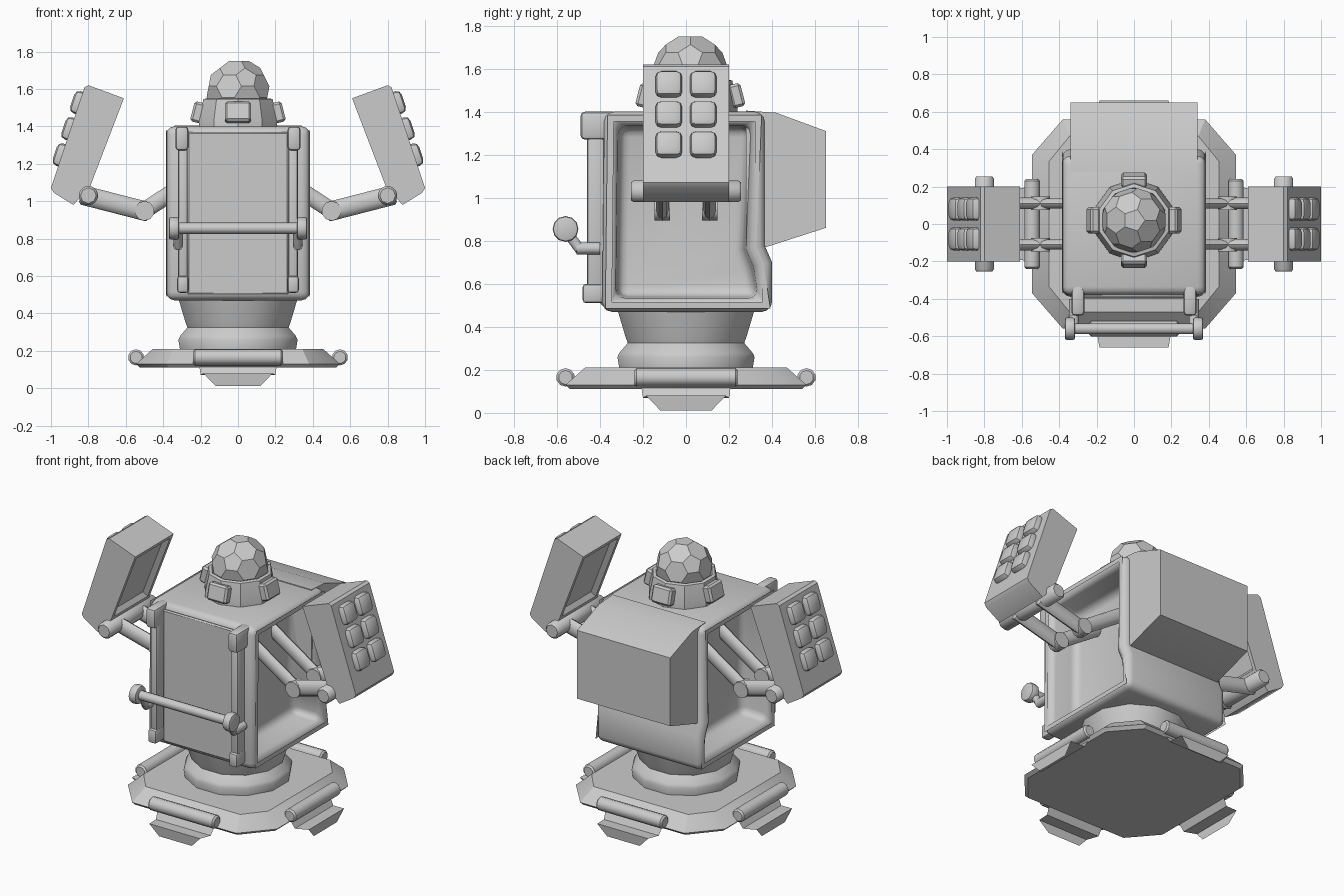
import bpy, bmesh, math
from mathutils import Matrix, Vector

if "Cube" in bpy.data.objects:
    bpy.data.objects.remove(bpy.data.objects["Cube"])

grey = bpy.data.materials.new("plain_grey")
grey.use_nodes = True
grey.diffuse_color = (0.6, 0.6, 0.6, 1)
grey.node_tree.nodes["Principled BSDF"].inputs["Base Color"].default_value = (0.6, 0.6, 0.6, 1)


def finish(name, bm, bevel=0.0, segments=2, mirror=False, smooth=40, turn=0.0, limit=0.7):
    """Bevel the sharp edges, then make an object of the mesh."""
    bmesh.ops.recalc_face_normals(bm, faces=bm.faces)
    if bevel:
        edges = [e for e in bm.edges if e.is_manifold and e.calc_face_angle() > limit]
        bmesh.ops.bevel(bm, geom=edges, offset=bevel, segments=segments,
                        profile=0.5, affect='EDGES', clamp_overlap=False)
    if turn:
        bmesh.ops.rotate(bm, verts=bm.verts, cent=(0, 0, 0), matrix=Matrix.Rotation(turn, 3, 'Z'))
    mesh = bpy.data.meshes.new(name)
    bm.to_mesh(mesh)
    bm.free()
    mesh.materials.append(grey)
    ob = bpy.data.objects.new(name, mesh)
    bpy.context.collection.objects.link(ob)
    if smooth:
        bpy.ops.object.select_all(action='DESELECT')
        ob.select_set(True)
        bpy.context.view_layer.objects.active = ob
        bpy.ops.object.shade_smooth_by_angle(angle=math.radians(smooth))
    if mirror:
        ob.modifiers.new("Mirror", 'MIRROR').use_mirror_merge = False
    return ob


def prism(points, place, low, high):
    """Extrude a flat profile; place(a, b, t) gives the 3D point."""
    bm = bmesh.new()
    rings = [[bm.verts.new(place(a, b, t)) for a, b in points] for t in (low, high)]
    n = len(points)
    bm.faces.new(rings[0])
    bm.faces.new(rings[1][::-1])
    for i in range(n):
        j = (i + 1) % n
        bm.faces.new((rings[0][i], rings[0][j], rings[1][j], rings[1][i]))
    bmesh.ops.recalc_face_normals(bm, faces=bm.faces)
    return bm


def along_x(a, b, t):
    return (t, a, b)


def along_y(a, b, t):
    return (a, t, b)


def lathe(profile, sides, y=0.0):
    bm = bmesh.new()
    rings = []
    for r, z in profile:
        angles = [math.tau * (i + 0.5) / sides for i in range(sides)]
        rings.append([bm.verts.new((r * math.cos(a), y + r * math.sin(a), z)) for a in angles])
    for low, high in zip(rings, rings[1:]):
        for i in range(sides):
            j = (i + 1) % sides
            bm.faces.new((low[i], low[j], high[j], high[i]))
    bm.faces.new(rings[0])
    bm.faces.new(rings[-1])
    return bm


def rod(p, q, r, width=None, sides=10):
    """Cylinder from p to q; width is its half size across y when it is oval."""
    p, q = Vector(p), Vector(q)
    axis = (q - p).normalized()
    side = Vector((0, 1, 0)) if abs(axis.y) < 0.9 else Vector((1, 0, 0))
    other = axis.cross(side).normalized()
    side = other.cross(axis)
    m = Matrix((side * (width or r), other * r, axis * (q - p).length)).transposed().to_4x4()
    m.translation = (p + q) / 2
    bm = bmesh.new()
    bmesh.ops.create_cone(bm, cap_ends=True, segments=sides, radius1=1, radius2=1, depth=1, matrix=m)
    return bm


def box(centre, size, rotation=Matrix()):
    bm = bmesh.new()
    m = Matrix.Translation(centre) @ rotation @ Matrix.Diagonal((*size, 1))
    bmesh.ops.create_cube(bm, size=1, matrix=m)
    return bm


# base plate: octagon with sloping rim
bm = bmesh.new()
rings = []
for inset, z in ((0.02, 0.11), (0, 0.13), (0.09, 0.21)):
    w, d, cw, cd = 0.545 - inset, 0.56 - inset, 0.38 - inset * 0.4, 0.37 - inset * 0.4
    corner = [(w, -cd), (w, cd), (cw, d), (-cw, d), (-w, cd), (-w, -cd), (-cw, -d), (cw, -d)]
    rings.append([bm.verts.new((x, y, z)) for x, y in corner])
for low, high in zip(rings, rings[1:]):
    for i in range(8):
        bm.faces.new((low[i], low[i - 1], high[i - 1], high[i]))
bm.faces.new(rings[0])
bm.faces.new(rings[-1])
finish("base_plate", bm, smooth=30)

# four feet, each hung from a hinge bar
for k, name in enumerate(("front", "left", "back", "right")):
    out = 0.56 if k % 2 == 0 else 0.545
    finish(name + "_foot_bar", rod((-0.24, -out, 0.165), (0.24, -out, 0.165), 0.043),
           bevel=0.01, segments=1, turn=k * math.pi / 2)
    bm = bmesh.new()
    rows = []
    for reach, z, half in ((-0.03, 0.14, 0.21), (0.01, 0.07, 0.2), (0.1, 0.08, 0.185), (0.092, 0.012, 0.12)):
        rows.append([bm.verts.new((s * half, -out - reach, z)) for s in (-1, 1)])
    for a, b in zip(rows, rows[1:]):
        bm.faces.new((a[0], a[1], b[1], b[0]))
    bmesh.ops.solidify(bm, geom=bm.faces[:], thickness=0.025)
    finish(name + "_foot", bm, smooth=30, turn=k * math.pi / 2)

# waist
finish("waist", lathe([(0.32, 0.2), (0.33, 0.26), (0.32, 0.28), (0.28, 0.325),
                       (0.29, 0.35), (0.33, 0.48)], 12))

# body shell with a deep recess in each side
shell = [(-0.39, 0.47), (0.4, 0.47), (0.4, 0.7), (0.365, 0.78), (0.365, 1.4), (-0.38, 1.4)]
bm = prism(shell, along_x, -0.385, 0.385)
sides = [f for f in bm.faces if abs(f.normal.x) > 0.9]
bmesh.ops.inset_individual(bm, faces=sides, thickness=0.085)
bmesh.ops.inset_individual(bm, faces=sides, thickness=0.02, depth=-0.2)
finish("body_shell", bm, bevel=0.045, segments=3)
finish("front_panel", box((0, -0.388, 0.935), (0.54, 0.02, 0.87)), bevel=0.008, segments=1)

# back pack
pack = [(0.28, 1.405), (0.42, 1.395), (0.65, 1.31), (0.65, 0.86), (0.37, 0.77), (0.28, 0.77)]
finish("back_pack", prism(pack, along_x, -0.34, 0.34))

# front rails with thick ends
finish("rail", box((0.295, -0.42, 0.93), (0.05, 0.08, 0.8)), bevel=0.012, mirror=True)
finish("rail_top", box((0.3, -0.405, 1.335), (0.07, 0.17, 0.13)), bevel=0.02, mirror=True)
finish("rail_foot", box((0.295, -0.43, 0.555), (0.06, 0.1, 0.09)), bevel=0.015, mirror=True)

# handle
finish("handle_bar", rod((-0.34, -0.56, 0.855), (0.34, -0.56, 0.855), 0.03))
finish("handle_knob", rod((0.315, -0.56, 0.855), (0.37, -0.56, 0.855), 0.06, sides=12),
       bevel=0.012, mirror=True)
finish("handle_stalk_outer", rod((0.32, -0.56, 0.85), (0.32, -0.49, 0.755), 0.025), mirror=True)
finish("handle_stalk_inner", rod((0.32, -0.51, 0.765), (0.32, -0.4, 0.765), 0.028), mirror=True)

# neck collar with four lamps
head_y = 0.02
finish("neck_collar", lathe([(0.22, 1.39), (0.22, 1.43), (0.195, 1.545), (0.175, 1.55),
                             (0.165, 1.52)], 10, head_y), smooth=25)
for k, name in enumerate(("front", "left", "back", "right")):
    tilt = Matrix.Rotation(k * math.pi / 2, 4, 'Z') @ Matrix.Rotation(-0.25, 4, 'X')
    centre = Matrix.Rotation(k * math.pi / 2, 3, 'Z') @ Vector((0, -0.215, 1.475))
    finish(name + "_lamp", box(centre + Vector((0, head_y, 0)), (0.14, 0.06, 0.11), tilt),
           bevel=0.012, segments=1, smooth=30)

# faceted dome: icosahedron with its corners cut off
bm = bmesh.new()
bmesh.ops.create_icosphere(bm, subdivisions=1, radius=0.175 * 1.147)
points = [e.verts[i].co.lerp(e.verts[1 - i].co, 1 / 3) for e in bm.edges for i in (0, 1)]
bm.free()
bm = bmesh.new()
for p in points:
    bm.verts.new(p + Vector((0, head_y, 1.585)))
bmesh.ops.convex_hull(bm, input=bm.verts[:])
bmesh.ops.dissolve_limit(bm, angle_limit=0.05, verts=bm.verts[:], edges=bm.edges[:])
finish("head_dome", bm, smooth=0)

# arms: paired oval links
for y, name in ((-0.11, "front"), (0.11, "rear")):
    finish(name + "_upper_arm", rod((0.15, y, 1.18), (0.5, y, 0.95), 0.045, 0.028), mirror=True)
    finish(name + "_forearm", rod((0.47, y, 0.94), (0.84, y, 1.035), 0.052, 0.032),
           bevel=0.012, segments=1, mirror=True, limit=1)
    finish(name + "_elbow", rod((0.5, y - 0.036, 0.948), (0.5, y + 0.036, 0.948), 0.053), mirror=True)

# arm pods with a tray on the inner face
pod = [(0.61, 1.55), (0.80, 1.62), (0.82, 1.61), (1.0, 1.07), (0.985, 1.045), (0.88, 0.98), (0.79, 1.08)]
bm = prism(pod, along_y, -0.2, 0.2)
inner = [f for f in bm.faces if f.normal.x < -0.8]
bmesh.ops.inset_individual(bm, faces=inner, thickness=0.035)
bmesh.ops.inset_individual(bm, faces=inner, thickness=0.03, depth=-0.03)
finish("arm_pod", bm, mirror=True, smooth=30)
finish("pod_axle", rod((0.80, -0.255, 1.03), (0.80, 0.255, 1.03), 0.055, sides=8),
       bevel=0.012, segments=1, mirror=True)

# pillow buttons on the outer face of each pod
for row, z in enumerate((1.525, 1.385, 1.245)):
    for y in (-0.08, 0.08):
        x = 0.82 + (1.61 - z) / 3
        finish("pod_button_%d" % row, box((x, y, z), (0.08, 0.125, 0.125), Matrix.Rotation(-0.32, 4, 'Y')),
               bevel=0.028, mirror=True)
